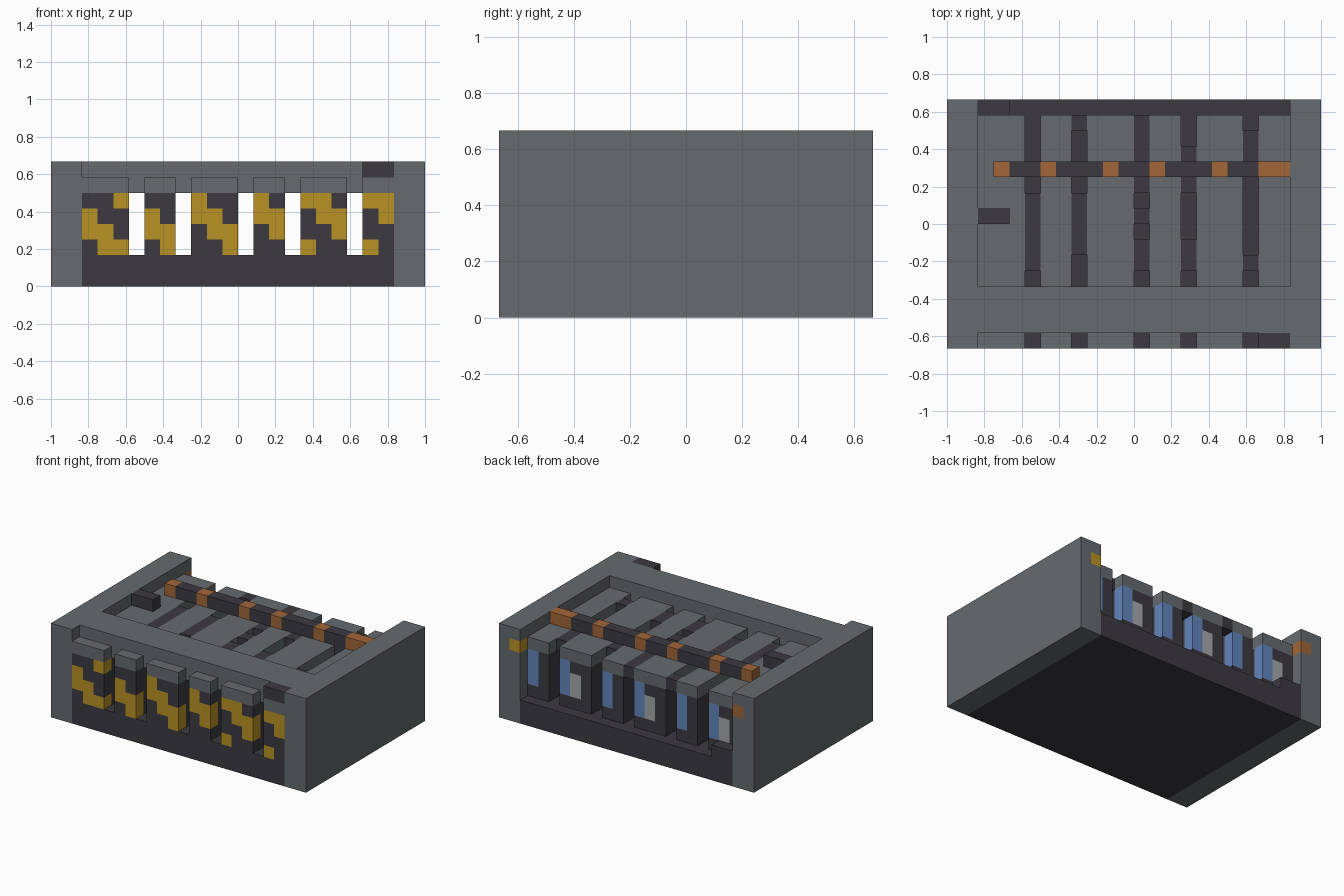
import bpy
import bmesh
from math import floor
from mathutils import Vector

CELL = 1 / 12  # the whole model sits on a grid of square cells

cube = bpy.data.objects.get("Cube")
if cube:
    bpy.data.objects.remove(cube, do_unlink=True)


def make_material(name, colour):
    mat = bpy.data.materials.new(name)
    mat.use_nodes = True
    mat.diffuse_color = (*colour, 1)
    bsdf = next(n for n in mat.node_tree.nodes if n.type == 'BSDF_PRINCIPLED')
    bsdf.inputs["Base Color"].default_value = (*colour, 1)
    bsdf.inputs["Roughness"].default_value = 0.8
    return mat


MATS = {
    "gray": make_material("steel_gray", (.133, .147, .156)),
    "dark": make_material("dark_charcoal", (.045, .042, .051)),
    "yellow": make_material("warning_yellow", (.49, .29, .018)),
    "orange": make_material("copper_orange", (.366, .133, .04)),
    "blue": make_material("panel_blue", (.127, .235, .51)),
    "pale": make_material("pale_gray", (.38, .39, .40)),
}
NAMES = list(MATS)


def box(name, lo, hi, paint, cuts=((), (), ())):
    """Box in cell units, sliced at cuts; paint is a colour or a rule per cell."""
    lo, hi = Vector(lo), Vector(hi)
    bm = bmesh.new()
    bmesh.ops.create_cube(bm, size=1)
    for v in bm.verts:
        v.co = (lo + hi) / 2 + v.co * (hi - lo)
    for axis, places in enumerate(cuts):
        normal = Vector([float(i == axis) for i in range(3)])
        for place in places:
            bmesh.ops.bisect_plane(bm, geom=bm.verts[:] + bm.edges[:] + bm.faces[:],
                                   plane_co=normal * place, plane_no=normal)
    bm.normal_update()
    for f in bm.faces:
        # the cell just beneath the face decides its colour
        cell = f.calc_center_median() - f.normal * 0.5
        colour = paint if isinstance(paint, str) else paint(*[floor(c) for c in cell])
        f.material_index = NAMES.index(colour)
    bmesh.ops.scale(bm, vec=(CELL, CELL, CELL), verts=bm.verts)
    mesh = bpy.data.meshes.new(name)
    bm.to_mesh(mesh)
    bm.free()
    for mat in MATS.values():
        mesh.materials.append(mat)
    obj = bpy.data.objects.new(name, mesh)
    bpy.context.collection.objects.link(obj)
    return obj


# Side walls, each with a coloured light at the rear inner corner
def wall_rule(light):
    return lambda x, y, z: light if x in (-11, 10) and y == 7 and z == 6 else "gray"


for name, x, light in (("right_wall", -12, "orange"), ("left_wall", 10, "yellow")):
    box(name, (x, -8, 0), (x + 2, 8, 8), wall_rule(light), ((x + 1,), (7,), (6, 7)))

# Floor slab and front cross beam
box("floor", (-10, -8, 0), (10, 8, 2), "dark")
box("front_beam", (-10, -7, 6), (10, -4, 8), "gray")


# Long blocks: grey caps, diagonal stripes in front, coloured panels behind
def block_rule(x_end, wide):
    def rule(x, y, z):
        if z == 6:
            return "gray"
        if y == -8 and (x + 10 - (5 - z)) % 4 >= 2:
            return "yellow"
        if y == 6 and x == x_end - 1 and z >= 3:
            return "blue"
        if y == 6 and wide and x == x_end - 2 and z in (3, 4):
            return "pale"
        return "dark"
    return rule


BLOCKS = ((-10, -7), (-6, -4), (-3, 0), (1, 3), (4, 7), (8, 10))
for i, (a, b) in enumerate(BLOCKS):
    box(f"block_{i + 1}", (a, -8, 2), (b, 7, 7), block_rule(b, b - a == 3),
        (range(a + 1, b), (-7, 6), range(3, 7)))

# Dark bridges between neighbouring blocks
BRIDGES = (((-3, 2),), ((-2, 2), (6, 7)), ((-3, -1), (0, 1), (2, 7)),
           ((-3, -1), (2, 5)), ((-3, -2), (3, 6)))
for i, spans in enumerate(BRIDGES):
    for k, (y0, y1) in enumerate(spans):
        box(f"bridge_{i + 1}_{k + 1}", (BLOCKS[i][1], y0, 6),
            (BLOCKS[i + 1][0], y1, 7), "dark")

# Cross bar with copper segments
COPPER = (-9, -6, -2, 1, 5, 8, 9)
box("cross_bar", (-9, 3, 7), (10, 4, 8),
    lambda x, y, z: "orange" if x in COPPER else "dark", (range(-8, 10), (), ()))

# Small dark blocks
box("inner_stub", (-10, 0, 7), (-8, 1, 8), "dark")
box("front_stub", (8, -8, 7), (10, -7, 8), "dark")
box("rear_stub", (-10, 7, 2), (-8, 8, 3), "dark")
